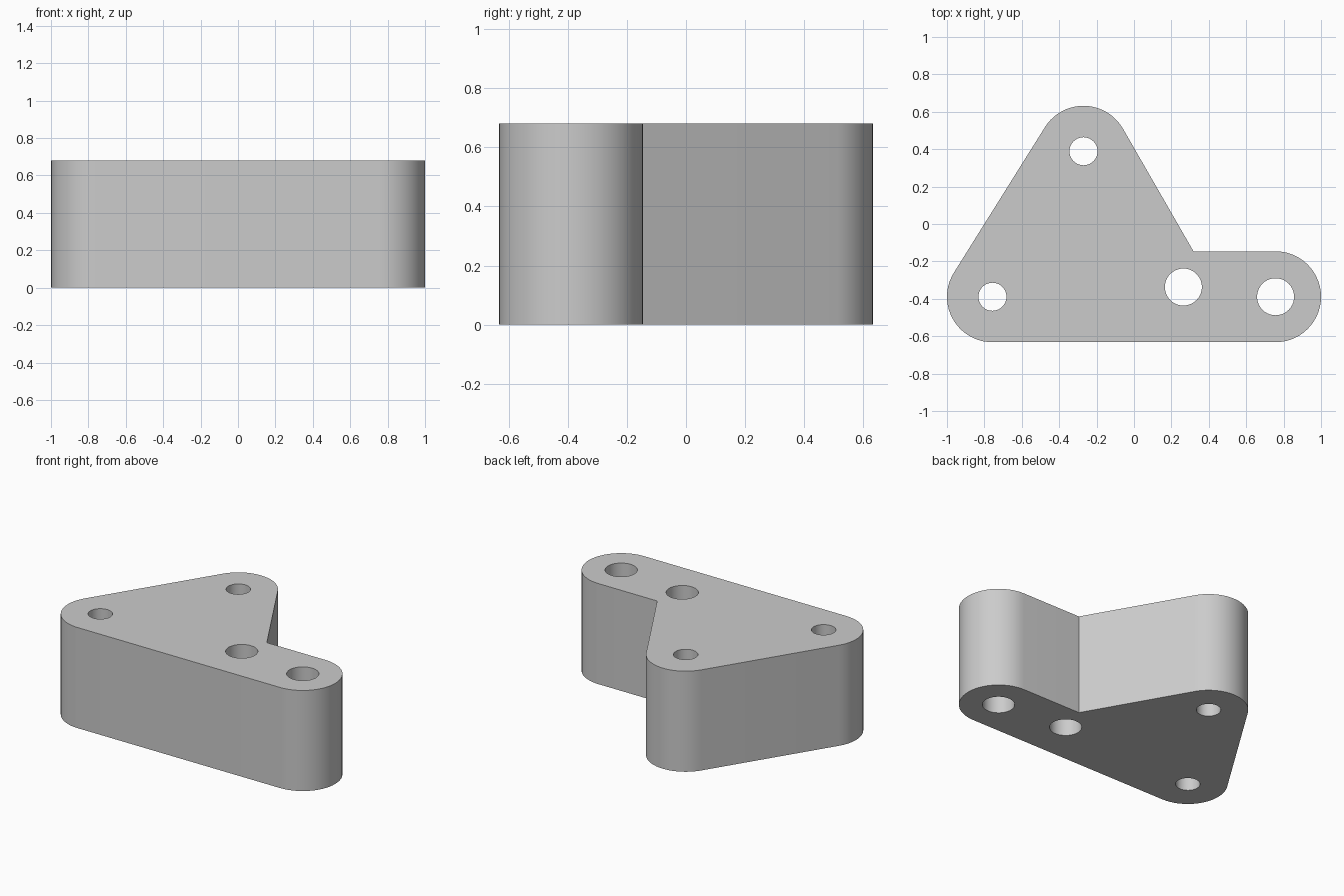
import bpy, bmesh
from math import radians, cos, sin, atan2, degrees

if "Cube" in bpy.data.objects:
    bpy.data.objects.remove(bpy.data.objects["Cube"])

HEIGHT = 0.68
R = 0.243                                   # lobe radius
LEFT, TOP, RIGHT = (-0.757, -0.389), (-0.27, 0.389), (0.757, -0.389)


def arc(centre, r, start, end, steps):
    """Points along an arc, angles in degrees."""
    angles = [radians(start + (end - start) * i / steps) for i in range(steps + 1)]
    return [(centre[0] + r * cos(a), centre[1] + r * sin(a)) for a in angles]


# Outer outline: three round lobes and one inner corner
slope = degrees(atan2(TOP[1] - LEFT[1], TOP[0] - LEFT[0])) + 90
outline = arc(RIGHT, R, -90, 90, 28)
outline.append((0.318, RIGHT[1] + R))
outline += arc(TOP, R, 30, slope, 20)
outline += arc(LEFT, R, slope, 270, 20)

# Through holes
holes = [(LEFT, 0.075), (TOP, 0.075), ((0.264, -0.337), 0.099), (RIGHT, 0.099)]
loops = [outline] + [arc(c, r, 0, 360, 40)[:-1] for c, r in holes]

# Fill the profile and extrude it upwards
bm = bmesh.new()
for loop in loops:
    verts = [bm.verts.new((x, y, 0)) for x, y in loop]
    for a, b in zip(verts, verts[1:] + verts[:1]):
        bm.edges.new((a, b))
bmesh.ops.triangle_fill(bm, edges=bm.edges[:], use_beauty=True, use_dissolve=False)
result = bmesh.ops.extrude_face_region(bm, geom=bm.faces[:], use_keep_orig=True)
top_verts = [g for g in result["geom"] if isinstance(g, bmesh.types.BMVert)]
bmesh.ops.translate(bm, verts=top_verts, vec=(0, 0, HEIGHT))
bmesh.ops.recalc_face_normals(bm, faces=bm.faces[:])

mesh = bpy.data.meshes.new("bracket_plate")
bm.to_mesh(mesh)
bm.free()
plate = bpy.data.objects.new("bracket_plate", mesh)
bpy.context.collection.objects.link(plate)

# Smooth round walls, sharp rims
bpy.context.view_layer.objects.active = plate
plate.select_set(True)
bpy.ops.object.shade_smooth_by_angle(angle=radians(30))
